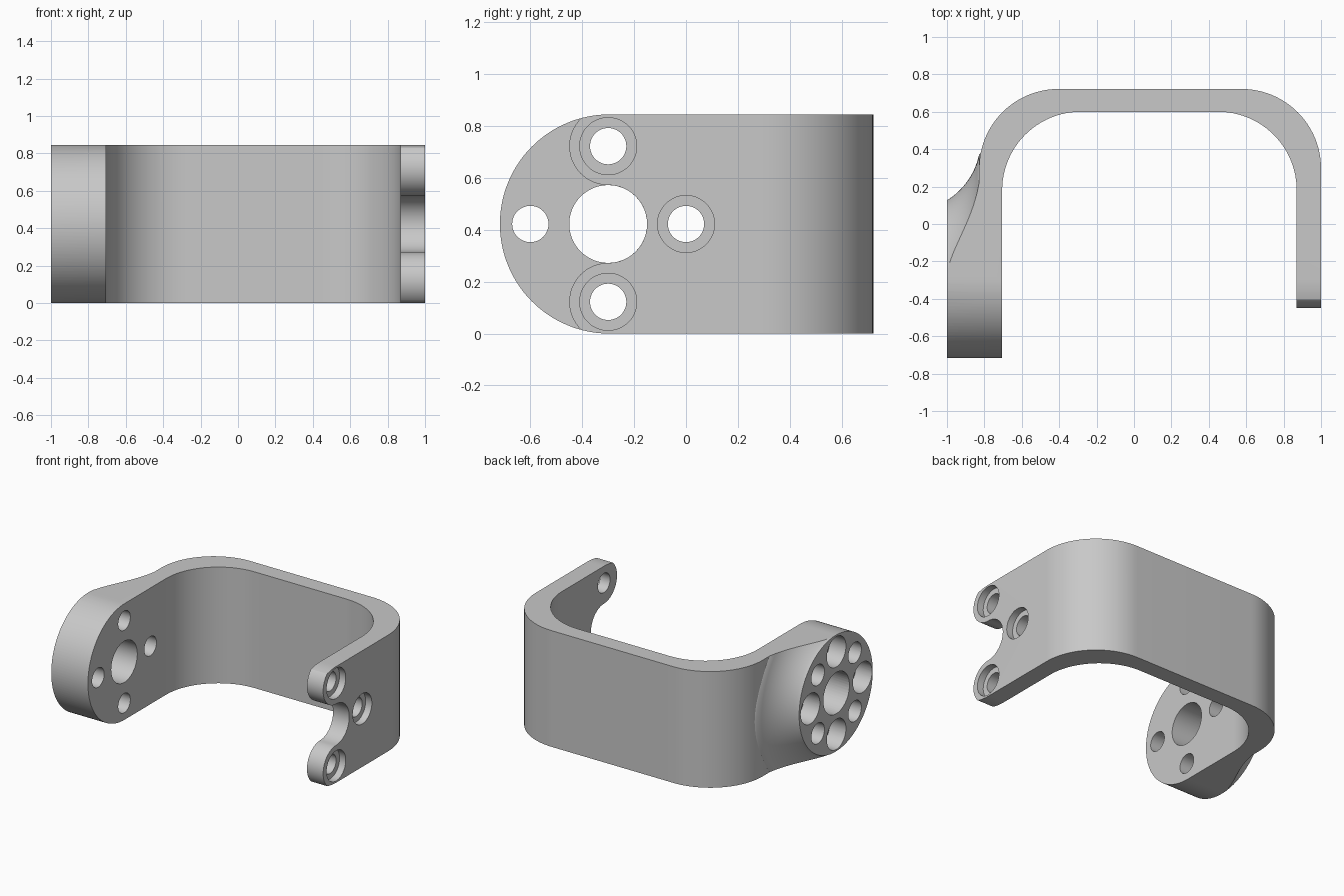
import bpy, bmesh, math
from mathutils import Matrix, Vector

if "Cube" in bpy.data.objects:
    bpy.data.objects.remove(bpy.data.objects["Cube"])

H = 0.845            # bracket height
CY, CZ = -0.295, H / 2   # shared pivot axis (runs along x)
R = H / 2


def arc(cx, cy, r, a0, a1, n=24):
    """Points on an arc, angles in degrees."""
    return [(cx + r * math.cos(math.radians(a0 + (a1 - a0) * i / n)),
             cy + r * math.sin(math.radians(a0 + (a1 - a0) * i / n))) for i in range(n + 1)]


def make(name, bm):
    bmesh.ops.recalc_face_normals(bm, faces=bm.faces)
    me = bpy.data.meshes.new(name)
    bm.to_mesh(me)
    bm.free()
    ob = bpy.data.objects.new(name, me)
    bpy.context.collection.objects.link(ob)
    return ob


def prism(name, pts, to3d, shift):
    """Extrude a 2D outline placed by to3d along the shift vector."""
    bm = bmesh.new()
    f = bm.faces.new([bm.verts.new(to3d(a, b)) for a, b in pts])
    ext = bmesh.ops.extrude_face_region(bm, geom=[f])
    bmesh.ops.translate(bm, vec=shift, verts=[v for v in ext["geom"] if isinstance(v, bmesh.types.BMVert)])
    return make(name, bm)


def prism_x(name, pts, x0, x1):
    return prism(name, pts, lambda y, z: (x0, y, z), Vector((x1 - x0, 0, 0)))


def boolean(ob, other, op):
    """Apply a boolean and discard the helper."""
    m = ob.modifiers.new(op, 'BOOLEAN')
    m.operation, m.object, m.solver = op, other, 'EXACT'
    bpy.context.view_layer.objects.active = ob
    bpy.ops.object.modifier_apply(modifier=m.name)
    bpy.data.objects.remove(other)


def drill(ob, y, z, r, x0, x1):
    boolean(ob, prism_x("drill", arc(y, z, r, 0, 352.5, 47), x0, x1), 'DIFFERENCE')


# U-shaped strap, drawn in plan and extruded upward
plan = ([(1, -0.8)] + arc(0.575, 0.297, 0.425, 0, 90) + arc(-0.403, 0.297, 0.425, 90, 180)
        + [(-0.828, -0.8), (-0.705, -0.8)] + arc(-0.285, 0.18, 0.42, 180, 90)
        + arc(0.45, 0.18, 0.42, 90, 0) + [(0.87, -0.8)])
bracket = prism("bracket", plan, lambda x, y: (x, y, 0), Vector((0, 0, H)))

# Hub flaring into the strap: concave arc revolved around the pivot axis
profile = [(-1.0, 0.0)]
for i in range(17):
    x = -1 + 0.1715 * i / 16
    y = 0.45 - math.sqrt(0.1444 - (x + 1.2) ** 2)
    profile.append((x, max(y - CY, R + 0.001)))
profile += [(-0.80, 0.70), (-0.76, 0.70), (-0.76, 0.0)]
bm = bmesh.new()
vs = [bm.verts.new((x, CY, CZ + r)) for x, r in profile]
es = [bm.edges.new(p) for p in zip(vs, vs[1:])]
bmesh.ops.spin(bm, geom=vs + es, cent=(0, CY, CZ), axis=(1, 0, 0),
               angle=2 * math.pi, steps=128, use_merge=True)
bmesh.ops.remove_doubles(bm, verts=bm.verts, dist=1e-5)
boolean(bracket, make("hub_flare", bm), 'UNION')

# Side outline: round front, flat top and bottom
side = [(1, 0), (1, H)] + arc(CY, CZ, R, 90, 270, 64)
boolean(bracket, prism_x("side_outline", side, -1.2, 1.2), 'INTERSECT')

# Right arm end: two round lobes with a scooped gap between them
gap = ([(-0.9, -0.3)] + arc(-0.3, 0.1225, 0.15, 250, 90, 32) + arc(-0.3, CZ, 0.15, -90, 90, 32)[1:]
       + arc(-0.3, H - 0.1225, 0.15, -90, -250, 32)[1:] + [(-0.9, H + 0.3)])
boolean(bracket, prism_x("arm_gap", gap, 0.7, 1.2), 'DIFFERENCE')

# Hub bore, bolt holes and counterbores
drill(bracket, -0.3, CZ, 0.15, -1.1, -0.5)
for k in range(8):
    a = math.radians(45 * k)
    y, z = -0.3 + 0.3 * math.cos(a), CZ + 0.3 * math.sin(a)
    if k % 2:
        drill(bracket, y, z, 0.075, -1.1, -0.87)       # blind holes
        continue
    drill(bracket, y, z, 0.11, -1.1, -0.87)
    drill(bracket, y, z, 0.07, -1.1, -0.5)
    if k != 4:                                         # matching right arm holes
        drill(bracket, y, z, 0.11, 0.95, 1.1)
        drill(bracket, y, z, 0.07, 0.7, 1.1)

mat = bpy.data.materials.new("light_grey")
mat.diffuse_color = (0.58, 0.58, 0.58, 1)
mat.use_nodes = True
mat.node_tree.nodes["Principled BSDF"].inputs["Base Color"].default_value = mat.diffuse_color
bracket.data.materials.clear()
bracket.data.materials.append(mat)
for p in bracket.data.polygons:
    p.material_index = 0

bpy.ops.object.select_all(action='DESELECT')
bracket.select_set(True)
bpy.context.view_layer.objects.active = bracket
bpy.ops.object.shade_smooth_by_angle(angle=math.radians(25))
